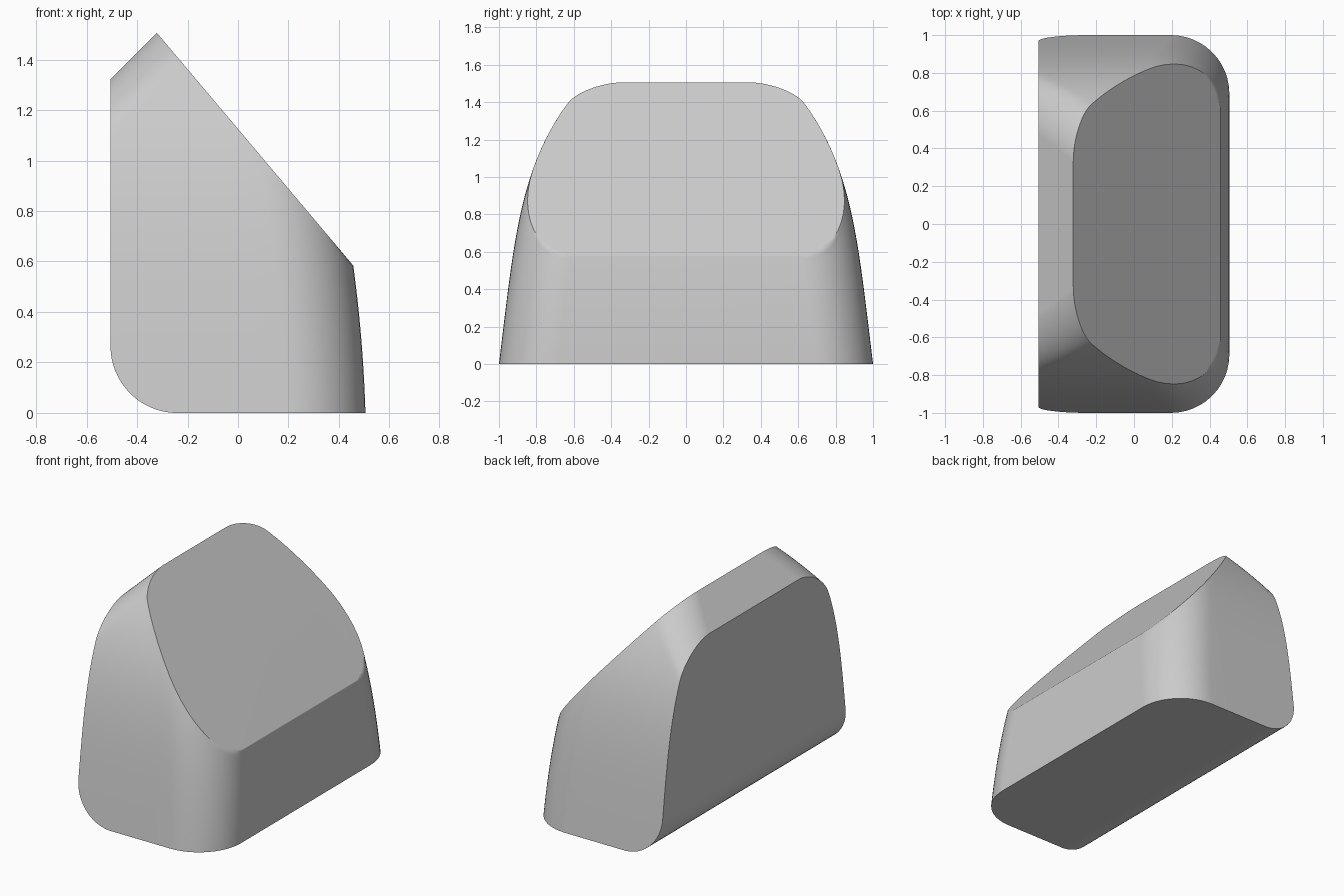
import bpy, bmesh
from math import sin, cos, pi, radians

if "Cube" in bpy.data.objects:
    bpy.data.objects.remove(bpy.data.objects["Cube"])

HALF_X = 0.505      # half depth of the block
R_FRONT, R_BACK = 0.31, 0.21
R_FOOT = 0.265      # round along the lower back edge
RINGS, CORNER, SIDE = 22, 12, 14


def outline(z):
    """Rounded-rectangle plan of the tapered body at height z."""
    w = 1 - 0.12 * z - 0.048 * z ** 4.3         # half width
    front = HALF_X - 0.03 * z - 0.09 * z * z    # front wall
    back = z - 1.828                            # sloping back chamfer
    pts = []

    def corner(cx, cy, r, a0):
        for i in range(CORNER + 1):
            a = a0 + pi / 2 * i / CORNER
            pts.append((cx + r * cos(a), cy + r * sin(a)))

    def side(y, xa, xb):
        for i in range(1, SIDE):
            pts.append((xa + (xb - xa) * i / SIDE, y))

    xf, xb = front - R_FRONT, back + R_BACK
    corner(xf, -w + R_FRONT, R_FRONT, -pi / 2)
    corner(xf, w - R_FRONT, R_FRONT, 0)
    side(w, xf, xb)
    corner(xb, w - R_BACK, R_BACK, pi / 2)
    corner(xb, -w + R_BACK, R_BACK, pi)
    side(-w, xb, xf)
    return pts


def top_height(j):
    """Height where wall column j meets the sloping top plane."""
    lo, hi = 0.0, 1.6
    for _ in range(24):
        m = (lo + hi) / 2
        if m < 1.125 - 1.185 * outline(m)[j][0]:
            lo = m
        else:
            hi = m
    return hi


# Tapered walls, each column ending on the sloping top
bm = bmesh.new()
n = len(outline(0))
cols = []
for j in range(n):
    zt = top_height(j)
    col = []
    for k in range(RINGS + 1):
        z = zt * k / RINGS
        x, y = outline(z)[j]
        col.append(bm.verts.new((x, y, z)))
    cols.append(col)
for j in range(n):
    a, b = cols[j], cols[(j + 1) % n]
    for k in range(RINGS):
        bm.faces.new((a[k], b[k], b[k + 1], a[k + 1]))
bm.faces.new([c[0] for c in reversed(cols)])
top = bm.faces.new([c[-1] for c in cols])

# Softened rim around the sloping top
bmesh.ops.bevel(bm, geom=list(top.edges), offset=0.016, segments=3,
                profile=0.5, affect='EDGES', clamp_overlap=True)

# Flat back, then a run of tangent cuts for the rounded lower back edge
STEPS = 14
for i in range(STEPS):
    a = pi / 2 * i / STEPS
    nx, nz = -cos(a), -sin(a)
    point = (-HALF_X + R_FOOT + nx * R_FOOT, 0, R_FOOT + nz * R_FOOT)
    cut = bmesh.ops.bisect_plane(
        bm, geom=bm.verts[:] + bm.edges[:] + bm.faces[:], dist=1e-5,
        plane_co=point, plane_no=(nx, 0, nz), clear_outer=True)
    rim = [e for e in cut['geom_cut']
           if isinstance(e, bmesh.types.BMEdge) and e.is_boundary]
    bmesh.ops.holes_fill(bm, edges=rim, sides=0)
bmesh.ops.recalc_face_normals(bm, faces=bm.faces[:])

mesh = bpy.data.meshes.new("sloped_block")
bm.to_mesh(mesh)
bm.free()
block = bpy.data.objects.new("sloped_block", mesh)
bpy.context.collection.objects.link(block)
bpy.context.view_layer.objects.active = block
block.select_set(True)
bpy.ops.object.shade_smooth_by_angle(angle=radians(32))
normals = block.modifiers.new("even_shading", 'WEIGHTED_NORMAL')
normals.keep_sharp = True
